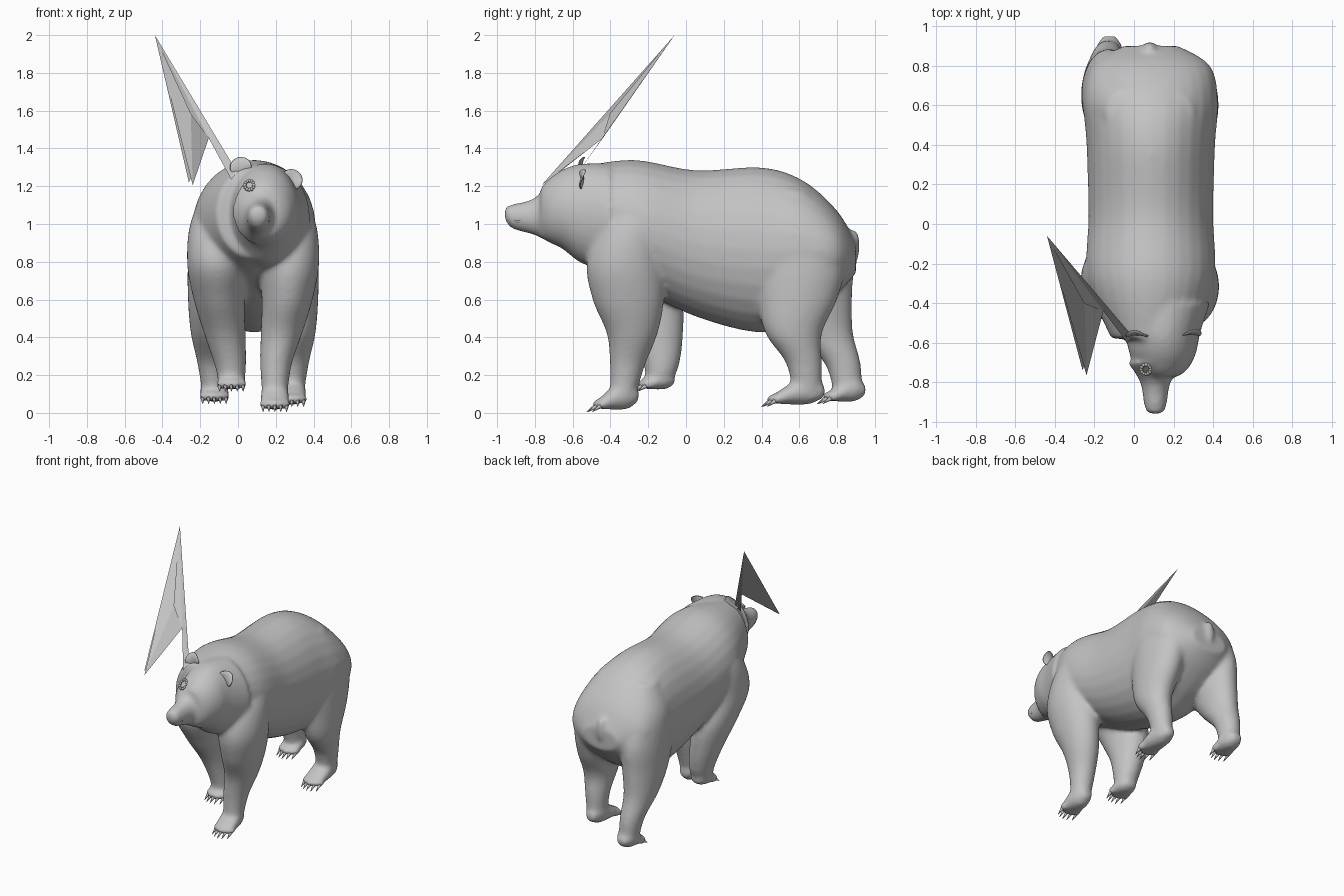
import bpy
import bmesh
from math import sin, cos, pi, radians
from mathutils import Vector, Matrix

cube = bpy.data.objects.get("Cube")
if cube:
    bpy.data.objects.remove(cube, do_unlink=True)

# One plain grey for everything
grey = bpy.data.materials.new("plain grey")
grey.use_nodes = True
tone = (0.55, 0.55, 0.55, 1)
grey.diffuse_color = tone
grey.node_tree.nodes["Principled BSDF"].inputs["Base Color"].default_value = tone


def finish(name, bm, solid=True):
    """Turn a bmesh into a named object."""
    if solid:
        bmesh.ops.recalc_face_normals(bm, faces=bm.faces)
    mesh = bpy.data.meshes.new(name)
    bm.to_mesh(mesh)
    bm.free()
    mesh.materials.append(grey)
    for face in mesh.polygons:
        face.use_smooth = solid
    obj = bpy.data.objects.new(name, mesh)
    bpy.context.collection.objects.link(obj)
    return obj


def spline(stations, steps=6):
    """Smooth curve through a list of number tuples."""
    points = [Vector(s) for s in (stations[0], *stations, stations[-1])]
    out = []
    for before, start, end, after in zip(points, points[1:], points[2:], points[3:]):
        leave, arrive = (end - before) / 2, (after - start) / 2
        for i in range(steps):
            t = i / steps
            ease = t * t * (3 - 2 * t)
            out.append(start.lerp(end, ease) + leave * t * (1 - t) ** 2 - arrive * t * t * (1 - t))
    return out + [points[-1]]


def loft(bm, rings, sides=28):
    """Skin a list of (centre, axis, axis) ellipses and cap both ends."""
    angles = [2 * pi * i / sides for i in range(sides)]
    loops = [[bm.verts.new(c + u * cos(a) + v * sin(a)) for a in angles] for c, u, v in rings]
    for low, high in zip(loops, loops[1:]):
        for i in range(sides):
            j = (i + 1) % sides
            bm.faces.new((low[i], low[j], high[j], high[i]))
    bm.faces.new(loops[0])
    bm.faces.new(loops[-1])


def loft_along_y(bm, x, stations):
    """Stations: y, top, bottom, half width."""
    loft(bm, [(Vector((x, y, (top + low) / 2)), Vector((w, 0, 0)), Vector((0, 0, (top - low) / 2)))
              for y, top, low, w in spline(stations)])


def ball(bm, centre, radii):
    matrix = Matrix.Translation(centre) @ Matrix.Diagonal((*radii, 1))
    return bmesh.ops.create_uvsphere(bm, u_segments=20, v_segments=14, radius=1, matrix=matrix)["verts"]


body = bmesh.new()
claws = bmesh.new()

# Torso
loft_along_y(body, 0.085, [
    (-0.58, 1.3, 0.82, 0.2), (-0.28, 1.34, 0.67, 0.32), (0.05, 1.285, 0.51, 0.315), (0.4, 1.3, 0.425, 0.325),
    (0.62, 1.23, 0.5, 0.34), (0.8, 1.07, 0.63, 0.3), (0.9, 0.9, 0.74, 0.14)])

# Head, neck and muzzle
loft_along_y(body, 0.145, [
    (-0.77, 1.19, 0.93, 0.08), (-0.73, 1.235, 0.905, 0.13), (-0.65, 1.29, 0.865, 0.17),
    (-0.55, 1.32, 0.79, 0.19), (-0.4, 1.32, 0.75, 0.24)])
loft_along_y(body, 0.108, [
    (-0.96, 1.09, 1.025, 0.038), (-0.92, 1.105, 0.975, 0.056), (-0.8, 1.14, 0.94, 0.077), (-0.7, 1.25, 0.89, 0.14)])

# Tail
ball(body, (0.08, 0.885, 0.885), (0.038, 0.038, 0.09))


def paw(x, heel, toe, ground, height):
    """Foot from heel to toe with five toes and claws."""
    shape = ((0, 0.6, 0.25, 0.035), (0.3, 1, 0, 0.068), (0.75, 0.6, 0, 0.078), (1, 0.3, 0.05, 0.06))
    loft_along_y(body, x, [(heel + t * (toe - heel), ground + top * height, ground + low * height, w)
                           for t, top, low, w in shape])
    aim = Vector((0, -3, -2)).normalized()
    turn = aim.to_track_quat("Z", "Y").to_matrix().to_4x4()
    for i in range(-2, 3):
        tip = Vector((x + i * 0.031, toe + 0.007 * i * i, ground + 0.028))
        ball(body, tip, (0.02, 0.035, 0.028))
        bmesh.ops.create_cone(claws, cap_ends=True, segments=8, radius1=0.012, radius2=0.001, depth=0.055,
                              matrix=Matrix.Translation(tip + aim * 0.045) @ turn)


def leg(side, profile, path, toe, ground, height):
    """Profile: height, spread, half width, half depth; path: y at each height."""
    rings = spline([(max(z, ground + 0.02), 0.08 + side * spread, y, w, d)
                    for (z, spread, w, d), y in zip(profile, path)])
    loft(body, [(Vector((x, y, z)), Vector((w, 0, 0)), Vector((0, d, 0))) for z, x, y, w, d in rings])
    paw(rings[-1][1], path[-1] + 0.09, toe, ground, height)


# Legs: the two sides share a profile and differ in stride
fore = ((1.24, 0.13, 0.07, 0.08), (1.03, 0.175, 0.15, 0.17), (0.8, 0.19, 0.16, 0.205), (0.6, 0.18, 0.135, 0.19),
        (0.42, 0.15, 0.11, 0.135), (0.25, 0.12, 0.083, 0.093), (0.06, 0.115, 0.065, 0.065))
hind = ((1.18, 0.13, 0.09, 0.11), (1, 0.175, 0.145, 0.2), (0.8, 0.2, 0.145, 0.24), (0.6, 0.215, 0.13, 0.21),
        (0.42, 0.225, 0.105, 0.15), (0.26, 0.215, 0.08, 0.095), (0.07, 0.205, 0.06, 0.075))
leg(1, fore, (-0.2, -0.27, -0.32, -0.305, -0.285, -0.31, -0.34), -0.465, 0.018, 0.17)
leg(-1, fore, (-0.2, -0.25, -0.29, -0.21, -0.15, -0.13, -0.15), -0.225, 0.125, 0.1)
leg(1, hind, (0.54, 0.58, 0.605, 0.59, 0.57, 0.625, 0.645), 0.46, 0.045, 0.16)
leg(-1, hind, (0.56, 0.6, 0.64, 0.67, 0.735, 0.83, 0.86), 0.755, 0.06, 0.14)

# Blend the overlapping volumes into a single soft skin
bear = finish("bear_body", body)
remesh = bear.modifiers.new("blend", "REMESH")
remesh.mode = "VOXEL"
remesh.voxel_size = 0.013
remesh.use_smooth_shade = True
soften = bear.modifiers.new("soften", "SMOOTH")
soften.factor = 0.5
soften.iterations = 14
finish("claws", claws)

# Cupped ears
for name, centre, roll in (("right_ear", (0.015, -0.575, 1.3), -15), ("left_ear", (0.285, -0.57, 1.235), 32)):
    ear = bmesh.new()
    for v in ball(ear, (0, 0, 0), (0.058, 0.055, 0.055)):
        v.co.y *= -0.5 if v.co.y > 0 else 0.2
        v.co.y += 0.04 - 9 * v.co.x ** 2
    bmesh.ops.transform(ear, verts=ear.verts,
                        matrix=Matrix.Translation(centre) @ Matrix.Rotation(radians(roll), 4, "Y"))
    finish(name, ear)

# Nose, lip and eye
for name, centre, radii in (("nose", (0.11, -0.935, 1.07), (0.034, 0.02, 0.022)),
                            ("upper_lip", (0.108, -0.885, 1.015), (0.06, 0.05, 0.016)),
                            ("left_eye", (0.192, -0.762, 1.12), (0.016, 0.012, 0.01))):
    part = bmesh.new()
    ball(part, centre, radii)
    finish(name, part)

# Raised ring on the right brow
brow = bmesh.new()
for i in range(12):
    angle = pi * i / 6
    ball(brow, Vector((0.06, -0.735, 1.205)) + 0.024 * Vector((cos(angle), sin(angle), sin(angle))), [0.009] * 3)
finish("brow_ring", brow)

# Stretched pleated sheet rising beside the right ear
sheet = bmesh.new()
peak, tip, back_tip, corner, fold, root, root_top = [sheet.verts.new(p) for p in (
    (-0.44, -0.06, 2), (-0.24, -0.765, 1.205), (-0.26, -0.74, 1.22), (-0.155, -0.44, 1.455),
    (-0.25, -0.4, 1.585), (-0.035, -0.6, 1.235), (-0.005, -0.57, 1.275))]
for face in ((peak, corner, back_tip), (peak, tip, fold), (fold, tip, corner),
             (peak, corner, root_top), (corner, root, root_top)):
    sheet.faces.new(face)
finish("pleated_sheet", sheet, solid=False)
